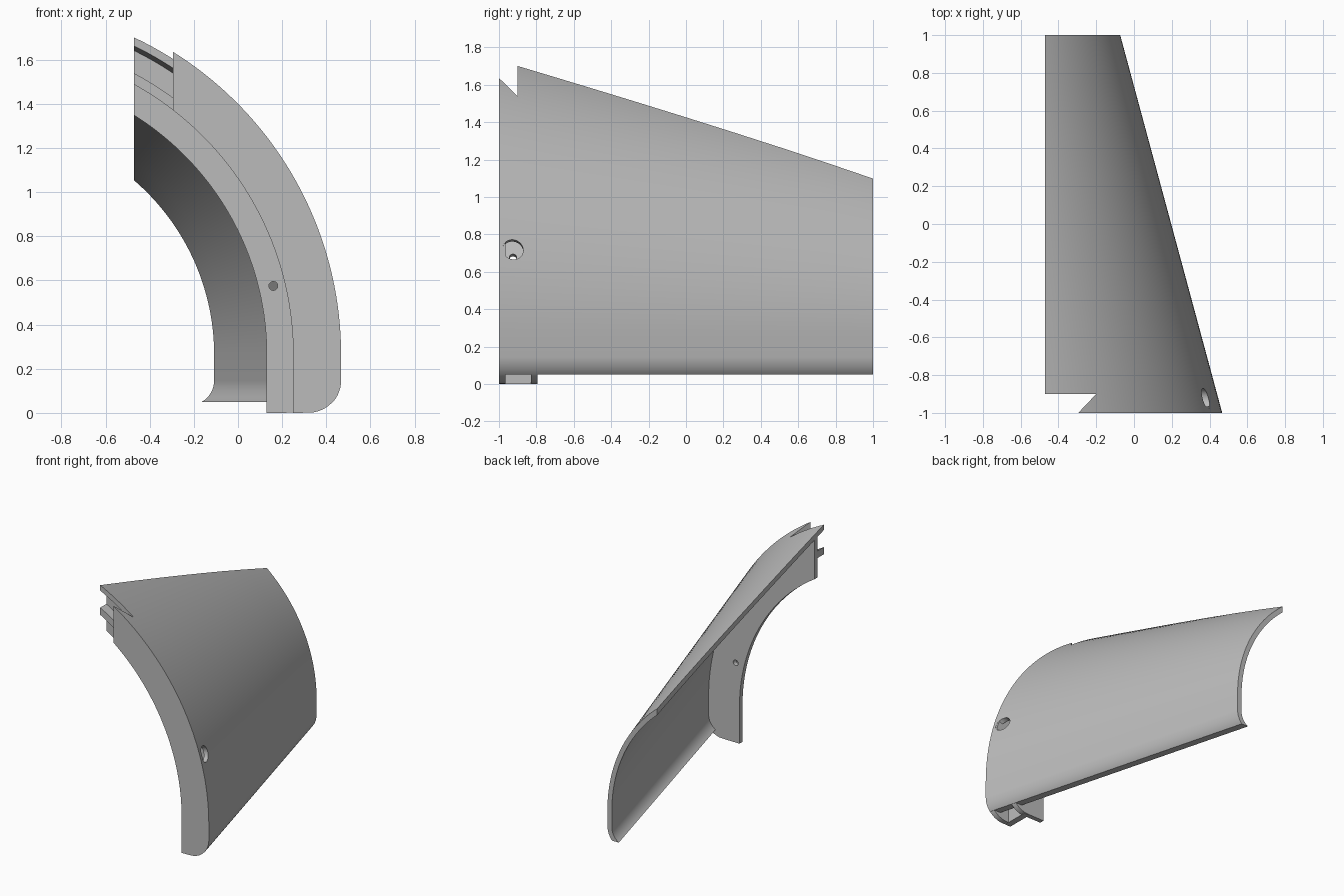
import bpy
import bmesh
from math import acos, asin, cos, sin, pi, radians
from mathutils import Vector, Matrix

cube = bpy.data.objects.get("Cube")
if cube:
    bpy.data.objects.remove(cube, do_unlink=True)

grey = bpy.data.materials.new("light_grey")
grey.use_nodes = True
grey.diffuse_color = (0.5, 0.5, 0.5, 1)
grey.node_tree.nodes["Principled BSDF"].inputs["Base Color"].default_value = (0.5, 0.5, 0.5, 1)

CX, CZ = -1.15, 0.263      # centre of the arch
CUT_X = -0.47              # plane where the arch is cut off
R_FRONT, TAPER = 1.617, 0.27
CORNER = 0.147             # rounding of the bottom edge
THICK = 0.035
ARC, ROUND = 40, 10


def arch(radius):
    """Points of the arch from its cut end down to where it turns vertical."""
    top = acos((CUT_X - CX) / radius)
    angles = [top * (1 - i / ARC) for i in range(ARC + 1)]
    return [(CX + radius * cos(a), CZ + radius * sin(a)) for a in angles]


def tapered(inset, bottom):
    """Skin profile with a rounded foot, shrinking towards the back."""
    def profile(y):
        full = R_FRONT - TAPER * (y + 1)
        radius, r = full - inset, CORNER - inset
        end = asin(min(1, (CORNER - bottom) / r))
        foot = [(CX + full - CORNER + r * cos(end * i / ROUND),
                 CORNER - r * sin(end * i / ROUND)) for i in range(ROUND + 1)]
        foot[-1] = (foot[-1][0], bottom)
        return arch(radius) + foot
    return profile


def straight(radius):
    """Profile of constant radius with a vertical foot down to the floor."""
    def profile(y):
        foot = [(CX + radius, CORNER * (1 - sin(pi / 2 * i / ROUND))) for i in range(ROUND + 1)]
        return arch(radius) + foot
    return profile


def band(name, outer, inner, y0, y1, steps=1):
    """Solid between two profiles, lofted along y."""
    bm = bmesh.new()
    rings = []
    for s in range(steps + 1):
        y = y0 + (y1 - y0) * s / steps
        loop = outer(y) + inner(y)[::-1]
        rings.append([bm.verts.new((x, y, z)) for x, z in loop])
    n = len(rings[0])
    for a, b in zip(rings, rings[1:]):
        for i in range(n):
            j = (i + 1) % n
            bm.faces.new((a[i], a[j], b[j], b[i]))
    for ring in (rings[0], rings[-1]):
        for i in range(n // 2 - 1):
            bm.faces.new((ring[i], ring[i + 1], ring[n - 2 - i], ring[n - 1 - i]))
    return finish(name, bm)


def finish(name, bm):
    bmesh.ops.recalc_face_normals(bm, faces=bm.faces)
    mesh = bpy.data.meshes.new(name)
    bm.to_mesh(mesh)
    bm.free()
    mesh.materials.append(grey)
    obj = bpy.data.objects.new(name, mesh)
    bpy.context.collection.objects.link(obj)
    return obj


def drill(name, centre, axis, radius, depth):
    bm = bmesh.new()
    turn = Vector(axis).to_track_quat('Z', 'Y').to_matrix().to_4x4()
    bmesh.ops.create_cone(bm, cap_ends=True, segments=32, radius1=radius, radius2=radius,
                          depth=depth, matrix=Matrix.Translation(centre) @ turn)
    return finish(name, bm)


def prism(name, outline, height):
    bm = bmesh.new()
    face = bm.faces.new([bm.verts.new((x, y, 0)) for x, y in outline])
    top = bmesh.ops.extrude_face_region(bm, geom=[face])["geom"]
    bmesh.ops.translate(bm, vec=(0, 0, height),
                        verts=[v for v in top if isinstance(v, bmesh.types.BMVert)])
    cutter = finish(name, bm)
    cutter.location.z = 0.8
    return cutter


# Curved skin, front flange, rib and back wall of the stepped edge channel
shell = band("shell", tapered(0, 0.05), tapered(THICK, 0.05), -1, 1, 8)
flange = band("front_flange", tapered(0.001, 0.001), straight(1.4), -1, -0.965)
rib = band("channel_rib", straight(1.445), straight(1.4), -1, -0.8)
wall = band("channel_wall", tapered(0.001, 0.001), straight(1.28), -0.83, -0.795)

# Dovetail notch at the top front corner
notch = prism("notch_cutter", [(-0.39, -1.1), (-0.2, -0.9), (-0.6, -0.9), (-0.6, -1.1)], 1.2)

# Screw access hole square to the skin, with a smaller one through the rib
tilt = radians(16.6)
axis = Vector((cos(tilt), 0, sin(tilt)))
hub = Vector((CX, -0.925, CZ))
access = drill("access_cutter", hub + axis * 1.59, axis, 0.055, 0.16)
screw = drill("screw_cutter", hub + axis * 1.42, axis, 0.02, 0.16)
pin = drill("pin_cutter", Vector((0.16, -0.81, 0.575)), (0, 1, 0), 0.02, 0.2)

cuts = {shell: (notch, access), flange: (notch,), rib: (notch, screw), wall: (pin,)}
for obj, cutters in cuts.items():
    bpy.ops.object.select_all(action='DESELECT')
    obj.select_set(True)
    bpy.context.view_layer.objects.active = obj
    for cutter in cutters:
        mod = obj.modifiers.new(cutter.name, 'BOOLEAN')
        mod.operation, mod.solver, mod.object = 'DIFFERENCE', 'EXACT', cutter
        bpy.ops.object.modifier_apply(modifier=mod.name)
    bpy.ops.object.shade_smooth_by_angle(angle=radians(30))

for cutter in (notch, access, screw, pin):
    bpy.data.objects.remove(cutter, do_unlink=True)
